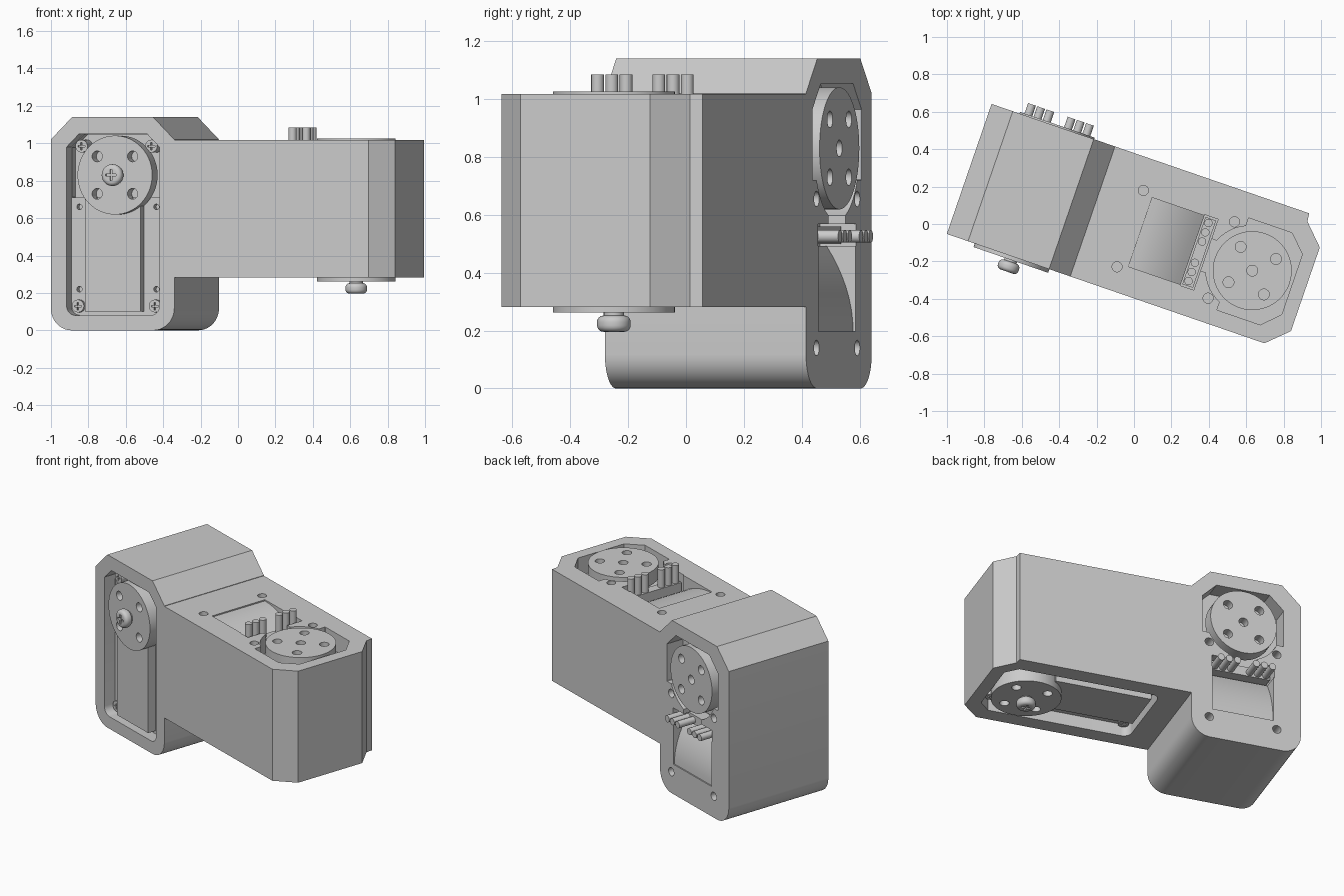
import bpy, bmesh, math
from mathutils import Matrix, Vector

if "Cube" in bpy.data.objects:
    bpy.data.objects.remove(bpy.data.objects["Cube"], do_unlink=True)

grey = bpy.data.materials.new("plain grey")
grey.use_nodes = True
grey.diffuse_color = (0.6, 0.6, 0.6, 1)
grey.node_tree.nodes["Principled BSDF"].inputs["Base Color"].default_value = (0.6, 0.6, 0.6, 1)

TURN = Matrix.Rotation(math.radians(-19), 4, 'Z')
DEPTH = 0.735                       # thickness of each housing


def frame(a, b, c, origin):
    """Matrix with axes a, b (profile plane) and c (extrusion)."""
    m = Matrix((a, b, c)).transposed().to_4x4()
    m.translation = Vector(origin)
    return TURN @ m


X, Y, Z = (1, 0, 0), (0, 1, 0), (0, 0, 1)


def circle(r, p=0, q=0, n=40):
    return [(p + r * math.cos(math.tau * i / n), q + r * math.sin(math.tau * i / n)) for i in range(n)]


def rect(p0, p1, q0, q1):
    return [(p0, q0), (p1, q0), (p1, q1), (p0, q1)]


def pocket_outline(p0, p1, q0, q1, low, high, steps):
    """Rectangle with rounded low corners and chamfered high corners."""
    arc = [(1 - math.cos(math.pi / 2 * i / steps), 1 - math.sin(math.pi / 2 * i / steps)) for i in range(steps + 1)]
    left = [(p0 + low * a, q0 + low * b) for a, b in arc]
    right = [(p1 - low * a, q0 + low * b) for a, b in reversed(arc)]
    return left + right + [(p1, q1 - high), (p1 - high, q1), (p0 + high, q1), (p0, q1 - high)]


def prism(name, pts, d0, d1, m, bevel=0):
    bm = bmesh.new()
    base = bm.faces.new([bm.verts.new((p, q, d0)) for p, q in pts])
    out = bmesh.ops.extrude_face_region(bm, geom=[base])
    tops = [v for v in out["geom"] if isinstance(v, bmesh.types.BMVert)]
    bmesh.ops.translate(bm, verts=tops, vec=(0, 0, d1 - d0))
    if bevel:
        rims = [e for e in bm.edges if abs(e.verts[0].co.z - e.verts[1].co.z) < 1e-5]
        bmesh.ops.bevel(bm, geom=rims, offset=bevel, segments=5, profile=0.5, affect='EDGES')
    bmesh.ops.transform(bm, matrix=m, verts=bm.verts)
    bmesh.ops.recalc_face_normals(bm, faces=bm.faces)
    me = bpy.data.meshes.new(name)
    bm.to_mesh(me)
    bm.free()
    me.materials.append(grey)
    ob = bpy.data.objects.new(name, me)
    bpy.context.collection.objects.link(ob)
    return ob


def combine(ob, others, op='DIFFERENCE'):
    for other in others:
        mod = ob.modifiers.new("cut", 'BOOLEAN')
        mod.operation, mod.solver, mod.object = op, 'EXACT', other
        bpy.context.view_layer.objects.active = ob
        bpy.ops.object.modifier_apply(modifier=mod.name)
        bpy.data.objects.remove(other, do_unlink=True)
    return ob


def cut(pts, d0, d1, m):
    ob = prism("cutter", pts, d0, d1, m)
    ob.hide_render = True
    return ob


def cross(p, q, size, d0, d1, m):
    w = size * 0.2
    return [cut(rect(p - size, p + size, q - w, q + w), d0, d1, m),
            cut(rect(p - w, p + w, q - size, q + size), d0, d1, m)]


# Housing: upright block with chamfered top joined to the lying arm
profile = pocket_outline(-0.929, -0.231, 0, 1.14, 0.118, 0.12, 10)
housing = prism("housing", profile, -0.376, 0.359, frame(X, Z, Y, (0, 0, 0)))
arm_plan = [(-0.5, -0.376), (0.867, -0.376), (0.98, -0.268), (0.98, 0.205),
            (0.872, 0.315), (0.867, 0.359), (-0.5, 0.359)]
arm = prism("arm", arm_plan, 0.282, 1.017, frame(X, Y, Z, (0, 0, 0)))
combine(housing, [arm], 'UNION')

BACK_HOLES = [(s * 0.216, q) for s in (-1, 1) for q in (-0.69, -0.175)]
FRONT_SCREWS = [(-0.215, 0.155), (0.18, 0.155), (-0.235, -0.7), (0.2, -0.7)]
SMALL_HOLES = [(p, q) for p in (-0.235, 0.2) for q in (-0.61, -0.17)]


def cut_servo_bay(m):
    """Openings for one servo, on both sides of the housing."""
    over = DEPTH + 0.05
    front = pocket_outline(-0.28, 0.245, -0.75, 0.22, 0.05, 0.07, 6)
    upper = pocket_outline(-0.278, 0.243, -0.12, 0.218, 0.002, 0.07, 1)
    cutters = [cut(front, -0.05, 0.08, m), cut(upper, 0.03, 0.14, m)]
    cutters += [cut(circle(0.015, p, q, 16), 0, 0.12, m) for p, q in SMALL_HOLES]
    # back side: horn bay, cable slot and connector bay
    horn_bay = pocket_outline(-0.26, 0.26, -0.11, 0.225, 0.002, 0.09, 1)
    cutters += [cut(horn_bay, DEPTH - 0.12, over, m),
                cut(circle(0.235, 0, -0.015, 48), DEPTH - 0.12, over, m),
                cut(rect(-0.09, 0.09, -0.3, -0.1), DEPTH - 0.121, over, m),
                cut(rect(-0.2, 0.2, -0.338, -0.262), DEPTH - 0.13, over, m)]
    cutters += [cut(circle(0.027, p, q, 24), DEPTH - 0.2, over, m) for p, q in BACK_HOLES]
    # window whose floor curves down toward the connector
    floor = [(-0.633 + 0.3 * t / 8, DEPTH - 0.008 - 0.1 * (t / 8) ** 2) for t in range(9)]
    side = Matrix(((0, 0, 1, 0), (1, 0, 0, 0), (0, 1, 0, 0), (0, 0, 0, 1)))
    cutters.append(cut(floor + [(-0.333, over), (-0.633, over)], -0.195, 0.195, m @ side))
    combine(housing, cutters)


def build_servo(tag, m):
    """Visible servo parts inside one bay."""
    prism(tag + "_servo_case", rect(-0.185, 0.13, -0.73, -0.12), 0.025, 0.12, m)
    prism(tag + "_servo_shaft_tower", circle(0.13), 0.06, 0.2, m)
    horn_holes = [(sx * 0.1, sy * 0.1) for sx in (-1, 1) for sy in (-1, 1)]
    front_horn = prism(tag + "_front_horn", circle(0.211, n=64), -0.02, 0.07, m)
    combine(front_horn, [cut(circle(0.029, p, q, 24), -0.1, 0.05, m) for p, q in horn_holes])
    back_horn = prism(tag + "_back_horn", circle(0.211, n=64), DEPTH - 0.08, DEPTH + 0.009, m)
    combine(back_horn, [cut(circle(0.029, p, q, 24), DEPTH - 0.05, DEPTH + 0.1, m)
                        for p, q in horn_holes + [(0, 0)]])
    prism(tag + "_back_hub", circle(0.12), DEPTH - 0.13, DEPTH - 0.07, m)
    # large centre screw with a cross drive
    prism(tag + "_screw_neck", circle(0.035), -0.04, 0, m)
    head = prism(tag + "_screw_head", circle(0.058), -0.086, -0.03, m, bevel=0.022)
    combine(head, cross(0, 0, 0.03, -0.12, -0.07, m))
    # corner screws
    for i, (p, q) in enumerate(FRONT_SCREWS):
        screw = prism(f"{tag}_corner_screw_{i}", circle(0.034, p, q, 24), 0.055, 0.15, m)
        combine(screw, cross(p, q, 0.02, 0, 0.07, m))
    # connector strip with two groups of three pins
    prism(tag + "_connector", rect(-0.19, 0.19, -0.33, -0.27), DEPTH - 0.14, DEPTH - 0.05, m)
    for s in (-1, 1):
        for k in range(3):
            prism(f"{tag}_pin_{s}_{k}", circle(0.022, s * (0.06 + 0.052 * k), -0.304, 20),
                  DEPTH - 0.1, DEPTH + 0.068, m)


bays = {"upright": frame(X, Z, Y, (-0.56, -0.376, 0.83)),
        "arm": frame((0, -1, 0), X, Z, (0.679, -0.03, 0.282))}
for tag, m in bays.items():
    cut_servo_bay(m)
    build_servo(tag, m)

# Smooth the round walls, keep the edges crisp
bpy.ops.object.select_all(action='DESELECT')
for ob in bpy.context.collection.objects:
    if ob.type == 'MESH' and grey.name in ob.data.materials:
        ob.select_set(True)
        bpy.context.view_layer.objects.active = ob
bpy.ops.object.shade_smooth_by_angle(angle=math.radians(30))
